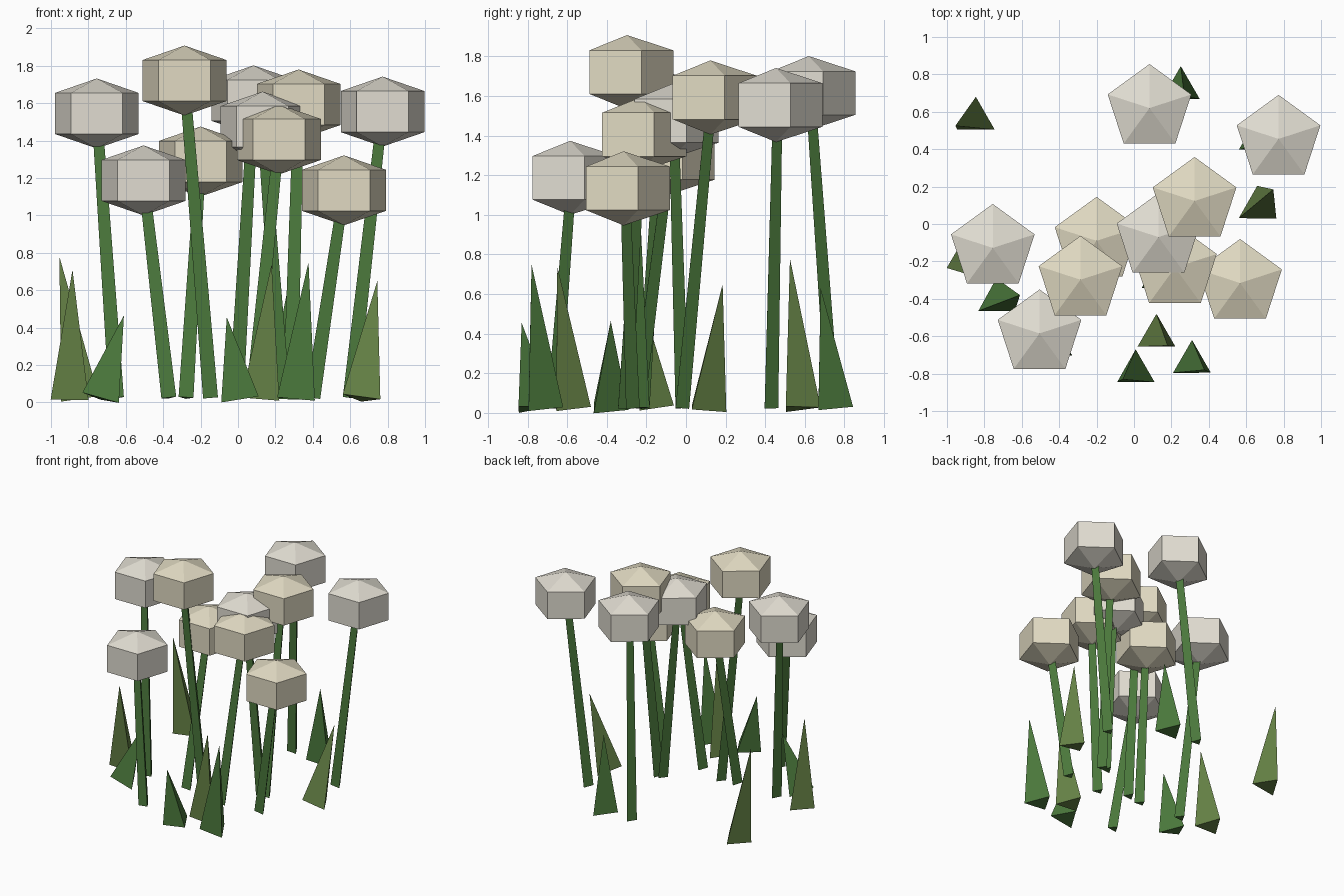
import bpy, bmesh, math
from mathutils import Vector, Matrix

if "Cube" in bpy.data.objects:
    bpy.data.objects.remove(bpy.data.objects["Cube"])

def material(name, rgb):
    m = bpy.data.materials.new(name)
    m.diffuse_color = (*rgb, 1)
    m.use_nodes = True
    m.node_tree.nodes["Principled BSDF"].inputs["Base Color"].default_value = m.diffuse_color
    return m

CREAM = material("cream_petal", (0.75, 0.70, 0.54))
WHITE = material("white_petal", (0.75, 0.72, 0.64))
STEM = material("stem_green", (0.07, 0.19, 0.045))
OLIVE = material("olive_leaf", (0.13, 0.22, 0.06))
GREEN = material("green_leaf", (0.07, 0.19, 0.045))

def make_object(name, bm, mat):
    bmesh.ops.recalc_face_normals(bm, faces=bm.faces)
    me = bpy.data.meshes.new(name)
    bm.to_mesh(me)
    bm.free()
    me.materials.append(mat)
    ob = bpy.data.objects.new(name, me)
    bpy.context.collection.objects.link(ob)

def ring(bm, n, r, z):
    return [bm.verts.new((r * math.sin(2 * math.pi * i / n),
                          r * math.cos(2 * math.pi * i / n), z)) for i in range(n)]

def spike(name, base, tip, r1, r2, mat):
    """Three-sided tapered bar from base to tip; r2 = 0 makes a point."""
    base, tip = Vector(base), Vector(tip)
    d = tip - base
    bm = bmesh.new()
    a = ring(bm, 3, r1, 0)
    bm.faces.new(a)
    if r2:
        b = ring(bm, 3, r2, d.length)
        bm.faces.new(b)
    else:
        b = [bm.verts.new((0, 0, d.length))] * 3
    for i in range(3):
        j = (i + 1) % 3
        bm.faces.new((a[i], a[j], b[j], b[i]) if r2 else (a[i], a[j], b[0]))
    rot = Vector((0, 0, 1)).rotation_difference(d).to_matrix().to_4x4()
    bm.transform(Matrix.Translation(base) @ rot)
    make_object(name, bm, mat)

def flower_head(name, centre, mat):
    """Five-sided drum with a shallow pyramid on both ends."""
    bm = bmesh.new()
    lo, hi = ring(bm, 5, 0.235, -0.11), ring(bm, 5, 0.235, 0.11)
    bot, top = bm.verts.new((0, 0, -0.187)), bm.verts.new((0, 0, 0.187))
    for i in range(5):
        j = (i + 1) % 5
        bm.faces.new((lo[i], lo[j], hi[j], hi[i]))
        bm.faces.new((hi[i], hi[j], top))
        bm.faces.new((lo[i], lo[j], bot))
    bm.transform(Matrix.Translation(centre))
    make_object(name, bm, mat)

# Flowers: head centre, stem foot, petal colour
flowers = [
    ((0.083, 0.620, 1.615), (-0.01, 0.73), WHITE),
    ((0.773, 0.455, 1.555), (0.60, 0.42), WHITE),
    ((0.324, 0.123, 1.593), (0.28, -0.03), CREAM),
    ((0.131, -0.070, 1.475), (0.24, -0.03), WHITE),
    ((-0.200, -0.090, 1.288), (-0.278, -0.255), CREAM),
    ((-0.755, -0.128, 1.545), (-0.65, -0.23), WHITE),
    ((-0.286, -0.298, 1.721), (-0.147, -0.23), CREAM),
    ((0.219, -0.233, 1.406), (0.08, -0.32), CREAM),
    ((0.567, -0.3155, 1.134), (0.40, -0.28), CREAM),
    ((-0.505, -0.585, 1.187), (-0.37, -0.68), WHITE),
]
for i, (c, foot, mat) in enumerate(flowers, 1):
    flower_head(f"flower_head_{i}", c, mat)
    spike(f"stem_{i}", (*foot, 0.025), c, 0.046, 0.032, STEM)

# Leaf blades: base centre, tip, colour
leaves = [
    ((-0.845, 0.563), (-0.955, 0.525, 0.78), OLIVE),
    ((-0.90, -0.177), (-0.885, -0.27, 0.71), OLIVE),
    ((-0.735, -0.407), (-0.61, -0.38, 0.465), GREEN),
    ((0.25, 0.727), (0.27, 0.68, 0.63), GREEN),
    ((0.66, 0.088), (0.745, 0.185, 0.65), OLIVE),
    ((0.12, -0.597), (0.18, -0.65, 0.74), OLIVE),
    ((0.01, -0.787), (-0.06, -0.83, 0.455), GREEN),
    ((0.31, -0.737), (0.377, -0.78, 0.75), GREEN),
]
for i, (foot, tip, mat) in enumerate(leaves, 1):
    spike(f"leaf_{i}", (*foot, 0.022), tip, 0.117, 0, mat)
